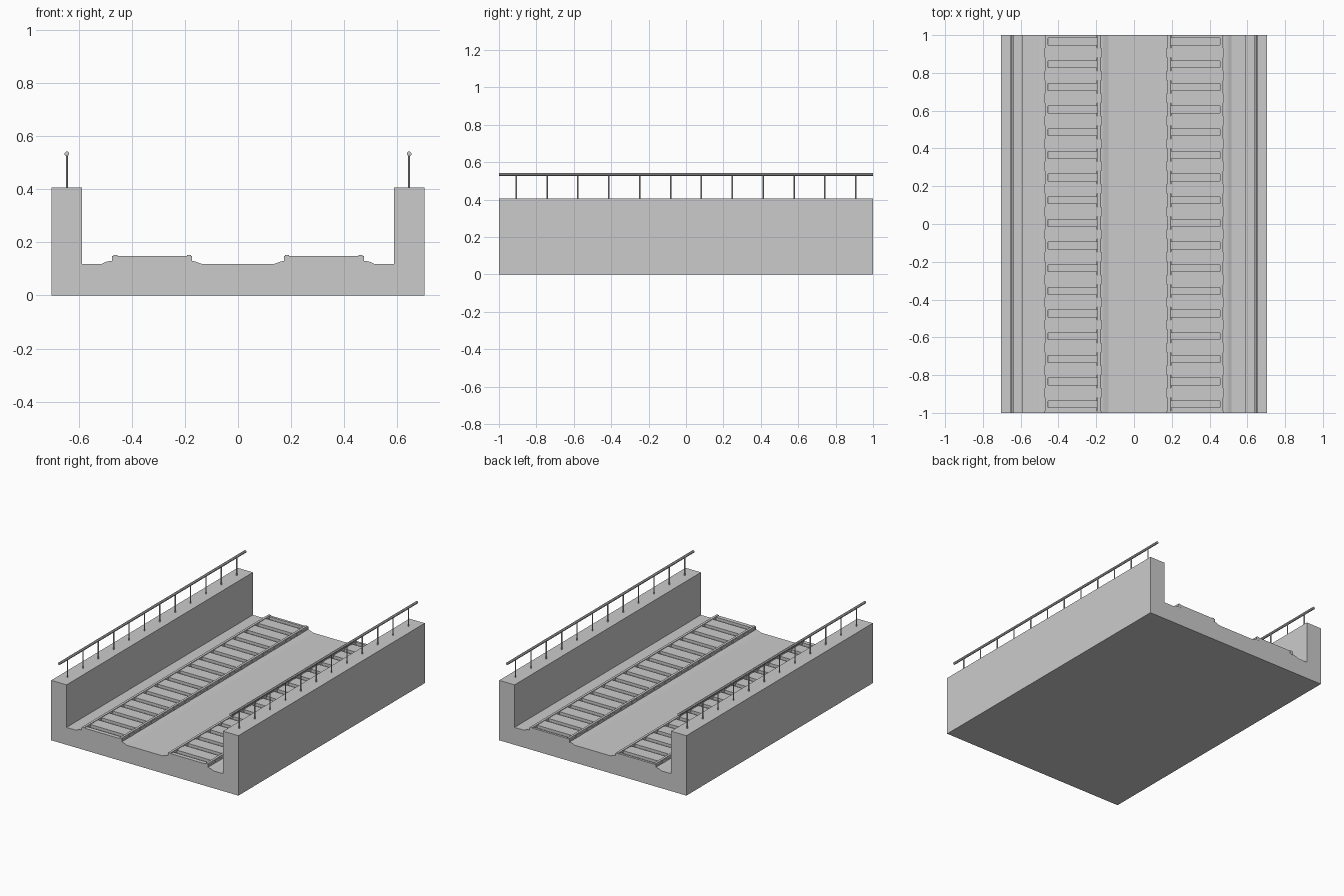
import bpy, bmesh, math
from mathutils import Matrix, Vector

if "Cube" in bpy.data.objects:
    bpy.data.objects.remove(bpy.data.objects["Cube"])


def finish(name, bm):
    bmesh.ops.recalc_face_normals(bm, faces=bm.faces)
    me = bpy.data.meshes.new(name)
    bm.to_mesh(me)
    bm.free()
    ob = bpy.data.objects.new(name, me)
    bpy.context.collection.objects.link(ob)
    return ob


def extrude(bm, pts, y0=-1.0, y1=1.0):
    """Extrude an x-z profile along y."""
    f = bm.faces.new([bm.verts.new((x, y0, z)) for x, z in pts])
    g = bmesh.ops.extrude_face_region(bm, geom=[f])
    vs = [v for v in g["geom"] if isinstance(v, bmesh.types.BMVert)]
    bmesh.ops.translate(bm, verts=vs, vec=(0, y1 - y0, 0))


def box(bm, x0, x1, y0, y1, z0, z1):
    extrude(bm, [(x0, z0), (x1, z0), (x1, z1), (x0, z1)], y0, y1)


def mirror_x(ob):
    # reflect about the world centre line
    ob.modifiers.new("mirror", 'MIRROR').use_axis[0] = True


# Bridge deck: trough section with side walls and two raised ballast beds
half = [(0.134, 0.118), (0.155, 0.126), (0.168, 0.130), (0.484, 0.130),
        (0.500, 0.126), (0.517, 0.118), (0.588, 0.118), (0.588, 0.407),
        (0.703, 0.407), (0.703, 0)]
bm = bmesh.new()
extrude(bm, half + [(-x, z) for x, z in reversed(half)])
finish("bridge_deck", bm)

PITCH, FIRST = 0.12, -1.014
centres = [FIRST + PITCH * i for i in range(18)]

# Sleepers, clipped at the deck ends
bm = bmesh.new()
for c in centres:
    box(bm, 0.196, 0.456, max(c - 0.042, -1), min(c + 0.042, 1), 0.128, 0.149)
mirror_x(finish("sleepers", bm))

# Rails: foot and head in one section
bm = bmesh.new()
for x in (0.185, 0.462):
    extrude(bm, [(x - 0.011, 0.128), (x + 0.011, 0.128), (x + 0.011, 0.134),
                 (x + 0.008, 0.136), (x + 0.008, 0.153), (x - 0.008, 0.153),
                 (x - 0.008, 0.136), (x - 0.011, 0.134)])
mirror_x(finish("rails", bm))

# Rail clips at each sleeper end
bm = bmesh.new()
for c in centres:
    for x in (0.185, 0.462):
        box(bm, x - 0.012, x + 0.012, max(c - 0.025, -1), min(c + 0.025, 1), 0.128, 0.149)
mirror_x(finish("rail_clips", bm))

# Handrail bar
bm = bmesh.new()
ring = [(0.645 + 0.009 * math.cos(a), 0.534 + 0.009 * math.sin(a))
        for a in [math.pi / 8 + i * math.pi / 4 for i in range(8)]]
extrude(bm, ring)
mirror_x(finish("handrail_bar", bm))

# Handrail posts
bm = bmesh.new()
for i in range(12):
    y = -0.9075 + 0.165 * i
    bmesh.ops.create_cone(bm, cap_ends=True, segments=8, radius1=0.004, radius2=0.004,
                          depth=0.13, matrix=Matrix.Translation(Vector((0.645, y, 0.467))))
mirror_x(finish("handrail_posts", bm))
